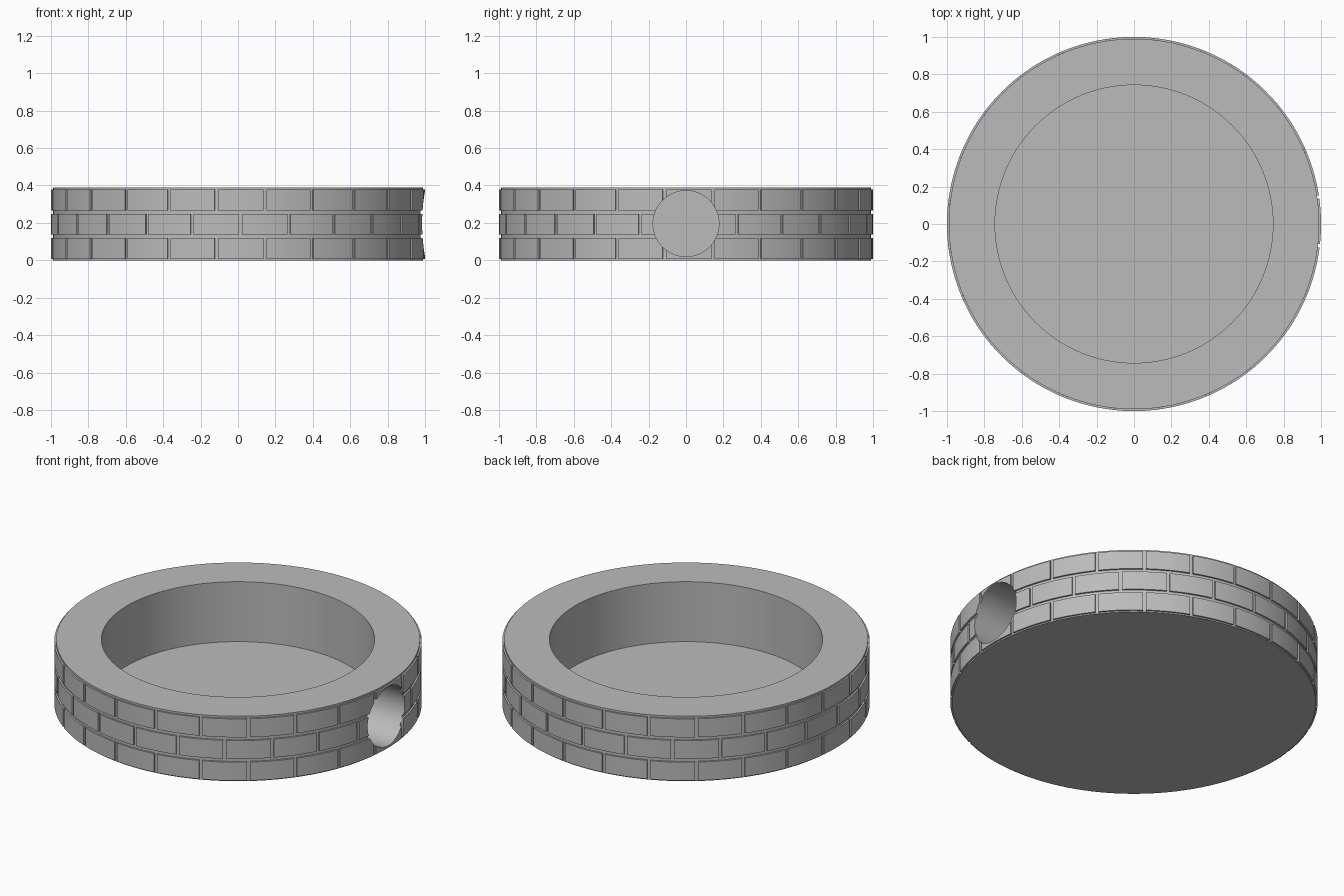
import bpy, bmesh, math

cube = bpy.data.objects.get("Cube")
if cube:
    bpy.data.objects.remove(cube, do_unlink=True)

HEIGHT = 0.39
FLOOR = 0.03
MORTAR_R, BRICK_R, INNER_R = 0.99, 1.0, 0.743
ROWS, BRICKS = 3, 24
PITCH = math.tau / BRICKS
GAP_ANGLE, GAP_Z = math.radians(1.0), 0.019

stone = bpy.data.materials.new("stone grey")
stone.use_nodes = True
grey = (0.5, 0.5, 0.5, 1)
stone.diffuse_color = grey
stone.node_tree.nodes["Principled BSDF"].inputs["Base Color"].default_value = grey


def make_object(name, bm):
    bmesh.ops.recalc_face_normals(bm, faces=bm.faces)
    mesh = bpy.data.meshes.new(name)
    bm.to_mesh(mesh)
    bm.free()
    mesh.materials.append(stone)
    obj = bpy.data.objects.new(name, mesh)
    bpy.context.collection.objects.link(obj)
    return obj


def polar(r, a, z):
    return (r * math.cos(a), r * math.sin(a), z)


# Round basin: thick wall with a thin floor, turned from a profile
def basin(segments=192):
    bm = bmesh.new()
    profile = [(MORTAR_R, 0), (MORTAR_R, HEIGHT), (INNER_R, HEIGHT), (INNER_R, FLOOR)]
    rings = [[bm.verts.new(polar(r, math.tau * i / segments, z)) for i in range(segments)]
             for r, z in profile]
    for low, high in zip(rings, rings[1:]):
        for i in range(segments):
            j = (i + 1) % segments
            bm.faces.new((low[i], low[j], high[j], high[i]))
    bm.faces.new(rings[0][::-1])
    bm.faces.new(rings[-1])
    return make_object("basin_wall", bm)


# One curved brick, slightly sunk into the wall
def add_brick(bm, start, end, z0, z1, steps=8):
    loops = []
    for i in range(steps + 1):
        a = start + (end - start) * i / steps
        corners = [(MORTAR_R - 0.01, z0), (BRICK_R, z0), (BRICK_R, z1), (MORTAR_R - 0.01, z1)]
        loops.append([bm.verts.new(polar(r, a, z)) for r, z in corners])
    for a, b in zip(loops, loops[1:]):
        for k in range(4):
            n = (k + 1) % 4
            bm.faces.new((a[k], a[n], b[n], b[k]))
    bm.faces.new(loops[0])
    bm.faces.new(loops[-1][::-1])


# Three courses in running bond
def brickwork():
    bm = bmesh.new()
    row_height = HEIGHT / ROWS
    for row in range(ROWS):
        z0 = row * row_height + GAP_Z / 2 - 0.002
        for i in range(BRICKS):
            mid = math.radians(0.8) + (i + 0.5 * (row % 2)) * PITCH
            half = (PITCH - GAP_ANGLE) / 2
            add_brick(bm, mid - half, mid + half, z0, z0 + row_height - GAP_Z)
    return make_object("bricks", bm)


parts = [basin(), brickwork()]

# Blind round socket in the +x side
bpy.ops.mesh.primitive_cylinder_add(vertices=96, radius=0.176, depth=0.4,
                                    location=(0.955, 0, 0.196),
                                    rotation=(0, math.pi / 2, 0))
cutter = bpy.context.object
cutter.name = "socket_cutter"
cutter.hide_render = True
cutter.data.materials.append(stone)

for obj in parts:
    bpy.ops.object.select_all(action="DESELECT")
    bpy.context.view_layer.objects.active = obj
    obj.select_set(True)
    cut = obj.modifiers.new("socket", "BOOLEAN")
    cut.operation = "DIFFERENCE"
    cut.solver = "EXACT"
    cut.object = cutter
    bpy.ops.object.modifier_apply(modifier=cut.name)
    bpy.ops.object.shade_smooth_by_angle(angle=math.radians(30))

bpy.data.objects.remove(cutter, do_unlink=True)
